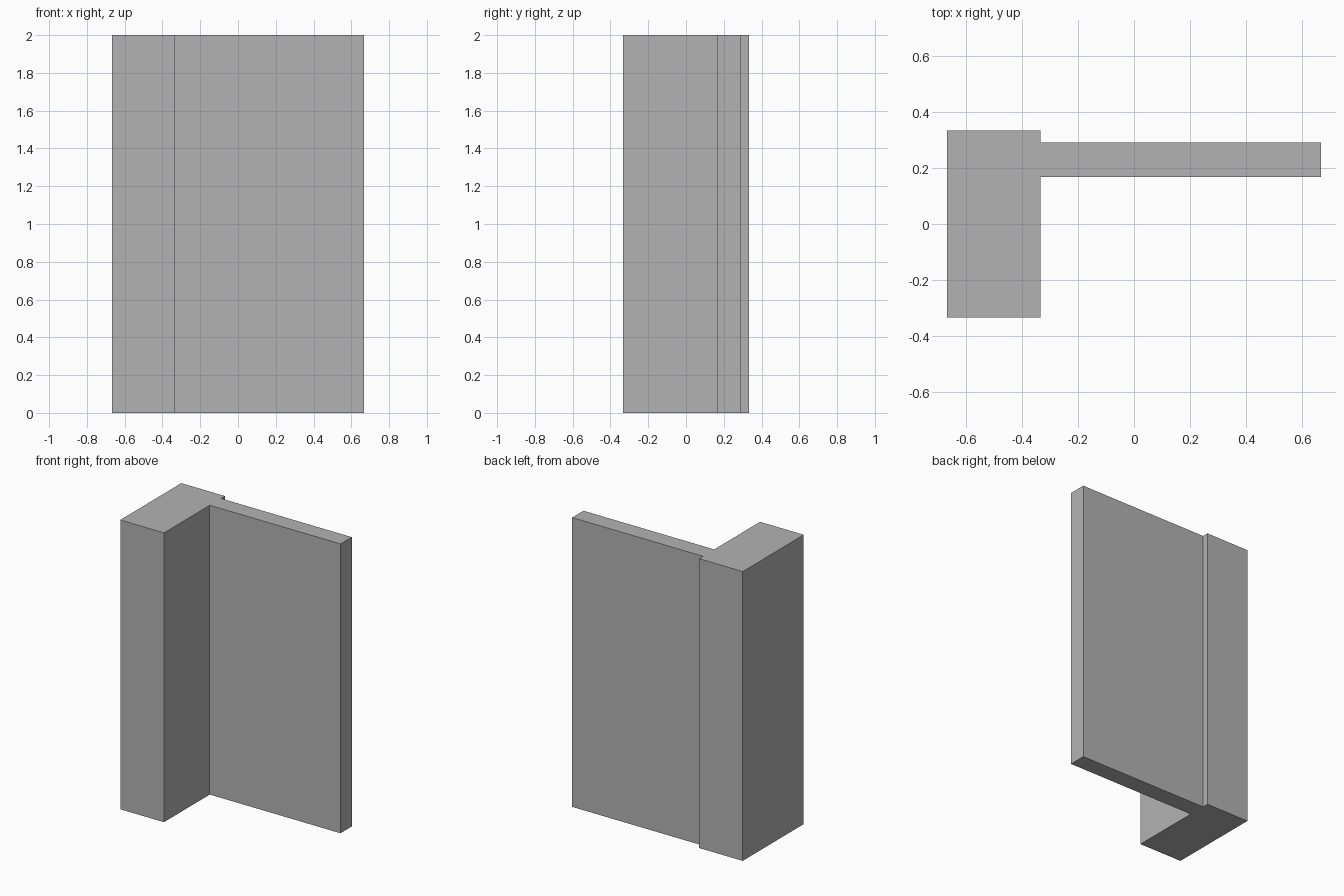
import bpy

if "Cube" in bpy.data.objects:
    bpy.data.objects.remove(bpy.data.objects["Cube"])

grey = bpy.data.materials.new("plain grey")
grey.diffuse_color = (0.45, 0.45, 0.45, 1)
grey.use_nodes = True
grey.node_tree.nodes["Principled BSDF"].inputs["Base Color"].default_value = grey.diffuse_color

HEIGHT = 2.0


def block(name, x0, x1, y0, y1):
    """Full-height box between the given plan limits."""
    bpy.ops.mesh.primitive_cube_add(size=1)
    ob = bpy.context.object
    ob.name = name
    ob.scale = (x1 - x0, y1 - y0, HEIGHT)
    ob.location = ((x0 + x1) / 2, (y0 + y1) / 2, HEIGHT / 2)
    bpy.ops.object.transform_apply(location=True, rotation=False, scale=True)
    ob.data.materials.append(grey)
    return ob


# Thick pillar on the left, thin wall panel running off its side
block("pillar", -0.667, -0.333, -0.333, 0.333)
block("wall_panel", -0.333, 0.667, 0.167, 0.29)
